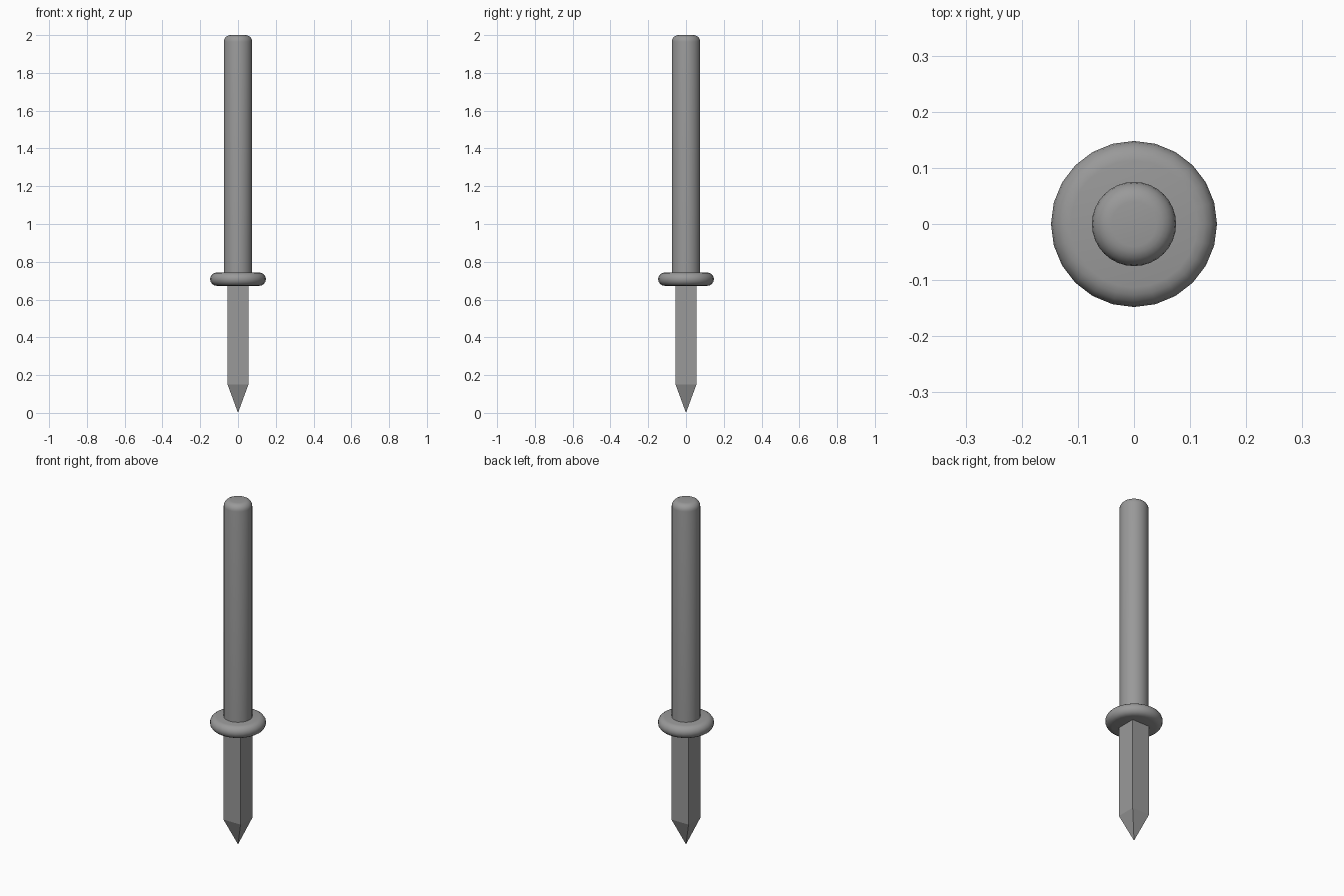
import bpy, bmesh, math

cube = bpy.data.objects.get("Cube")
if cube:
    bpy.data.objects.remove(cube, do_unlink=True)

COLOUR = (0.32, 0.32, 0.32, 1.0)
grey = bpy.data.materials.new("grey_metal")
grey.use_nodes = True
grey.diffuse_color = COLOUR
grey.node_tree.nodes["Principled BSDF"].inputs["Base Color"].default_value = COLOUR


def arc(r, z, radius, a0, a1, steps):
    """Quarter or half round of a profile, angles in degrees."""
    pts = []
    for i in range(steps + 1):
        a = math.radians(a0 + (a1 - a0) * i / steps)
        pts.append((r + radius * math.cos(a), z + radius * math.sin(a)))
    return pts


def lathe(name, profile, sides, phase=0.0, smooth=True):
    """Turn an (r, z) profile about z; a zero radius makes a single point."""
    bm = bmesh.new()
    rings = []
    for r, z in profile:
        if r < 1e-6:
            rings.append([bm.verts.new((0, 0, z))])
        else:
            rings.append([bm.verts.new((r * math.cos(phase + math.tau * i / sides),
                                        r * math.sin(phase + math.tau * i / sides), z))
                          for i in range(sides)])
    for low, high in zip(rings, rings[1:]):
        for i in range(sides):
            j = (i + 1) % sides
            if len(low) == 1:
                bm.faces.new((low[0], high[j], high[i]))
            else:
                bm.faces.new((low[i], low[j], high[j], high[i]))
    # Flat caps on open ends
    if len(rings[0]) > 1:
        bm.faces.new(rings[0][::-1])
    if len(rings[-1]) > 1:
        bm.faces.new(rings[-1])
    bmesh.ops.recalc_face_normals(bm, faces=bm.faces)
    mesh = bpy.data.meshes.new(name)
    bm.to_mesh(mesh)
    bm.free()
    mesh.materials.append(grey)
    obj = bpy.data.objects.new(name, mesh)
    bpy.context.collection.objects.link(obj)
    if smooth:
        bpy.ops.object.select_all(action='DESELECT')
        obj.select_set(True)
        bpy.context.view_layer.objects.active = obj
        bpy.ops.object.shade_smooth_by_angle(angle=math.radians(40))
    return obj


# Round shaft with a softened top edge
lathe("shaft", [(0.075, 0.70)] + arc(0.04, 1.965, 0.035, 0, 90, 5), 32)

# Collar with a fully rounded rim
lathe("collar", arc(0.113, 0.708, 0.035, -90, 90, 8), 24)

# Square spike with a pyramid tip
lathe("spike", [(0, 0), (0.055 * math.sqrt(2), 0.15), (0.055 * math.sqrt(2), 0.70)],
      4, phase=math.pi / 4, smooth=False)
